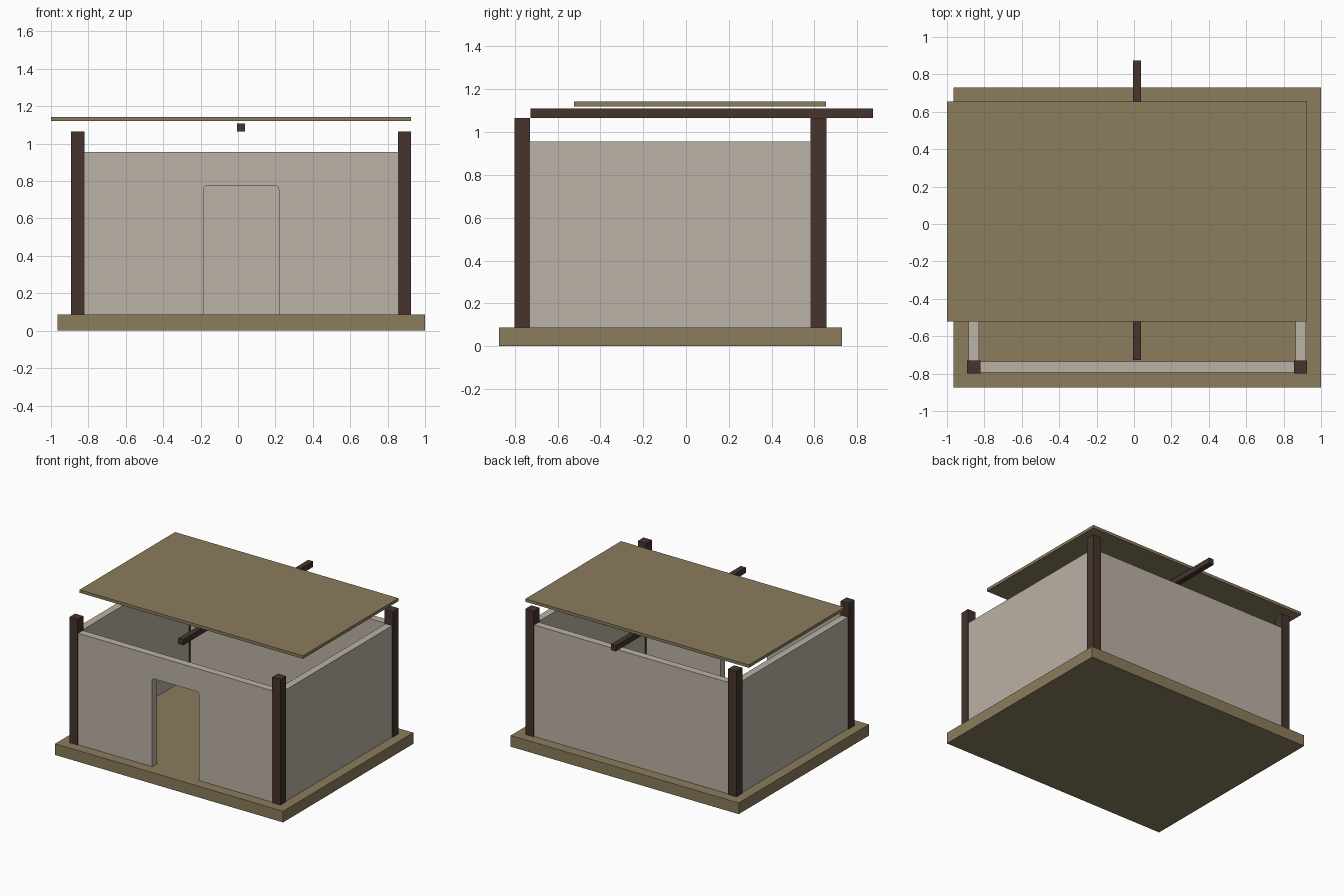
import bpy, bmesh, math

if "Cube" in bpy.data.objects:
    bpy.data.objects.remove(bpy.data.objects["Cube"])


def material(name, rgb):
    m = bpy.data.materials.new(name)
    m.diffuse_color = (*rgb, 1)
    m.use_nodes = True
    m.node_tree.nodes["Principled BSDF"].inputs["Base Color"].default_value = m.diffuse_color
    return m


TAN = material("tan", (0.258, 0.205, 0.109))
PLASTER = material("plaster", (0.497, 0.445, 0.381))
DARK = material("dark_wood", (0.061, 0.034, 0.026))


def finish(name, bm, mat):
    bmesh.ops.recalc_face_normals(bm, faces=bm.faces)
    me = bpy.data.meshes.new(name)
    bm.to_mesh(me)
    bm.free()
    me.materials.append(mat)
    ob = bpy.data.objects.new(name, me)
    bpy.context.collection.objects.link(ob)
    return ob


def box(name, x, y, z, mat):
    """Box from (min, max) ranges on each axis."""
    bm = bmesh.new()
    bmesh.ops.create_cube(bm, size=1)
    for v in bm.verts:
        v.co = [r[0] + (c + 0.5) * (r[1] - r[0]) for c, r in zip(v.co, (x, y, z))]
    return finish(name, bm, mat)


FLOOR, WALL_TOP, POST_TOP = 0.087, 0.955, 1.065

# Base slab
box("base", (-0.965, 1.0), (-0.873, 0.729), (0, FLOOR), TAN)

# Corner posts
for xn, x in (("left", (-0.893, -0.822)), ("right", (0.855, 0.926))):
    for yn, y in (("front", (-0.80, -0.729)), ("back", (0.582, 0.655))):
        box(f"{yn}_{xn}_post", x, y, (FLOOR, POST_TOP), DARK)

# Side and back walls
box("left_wall", (-0.885, -0.829), (-0.73, 0.583), (FLOOR, WALL_TOP), PLASTER)
box("right_wall", (0.864, 0.92), (-0.73, 0.583), (FLOOR, WALL_TOP), PLASTER)
box("back_wall", (-0.823, 0.856), (0.589, 0.647), (FLOOR, WALL_TOP), PLASTER)

# Front wall: profile with a doorway whose top corners are slightly rounded
x0, x1, d0, d1, head, r = -0.823, 0.856, -0.184, 0.218, 0.775, 0.02
arc = [i * math.pi / 6 for i in range(4)]
profile = [(d0, FLOOR), (x0, FLOOR), (x0, WALL_TOP), (x1, WALL_TOP), (x1, FLOOR), (d1, FLOOR)]
profile += [(d1 - r + r * math.cos(a), head - r + r * math.sin(a)) for a in arc]
profile += [(d0 + r - r * math.sin(a), head - r + r * math.cos(a)) for a in arc]
bm = bmesh.new()
face = bm.faces.new([bm.verts.new((x, -0.793, z)) for x, z in profile])
ext = bmesh.ops.extrude_face_region(bm, geom=[face])
for v in ext["geom"]:
    if isinstance(v, bmesh.types.BMVert):
        v.co.y = -0.735
finish("front_wall", bm, PLASTER)

# Roof beam and flat roof panel
box("roof_beam", (-0.006, 0.037), (-0.727, 0.873), (1.066, 1.109), DARK)
box("roof_panel", (-1.0, 0.925), (-0.522, 0.654), (1.12, 1.143), TAN)
